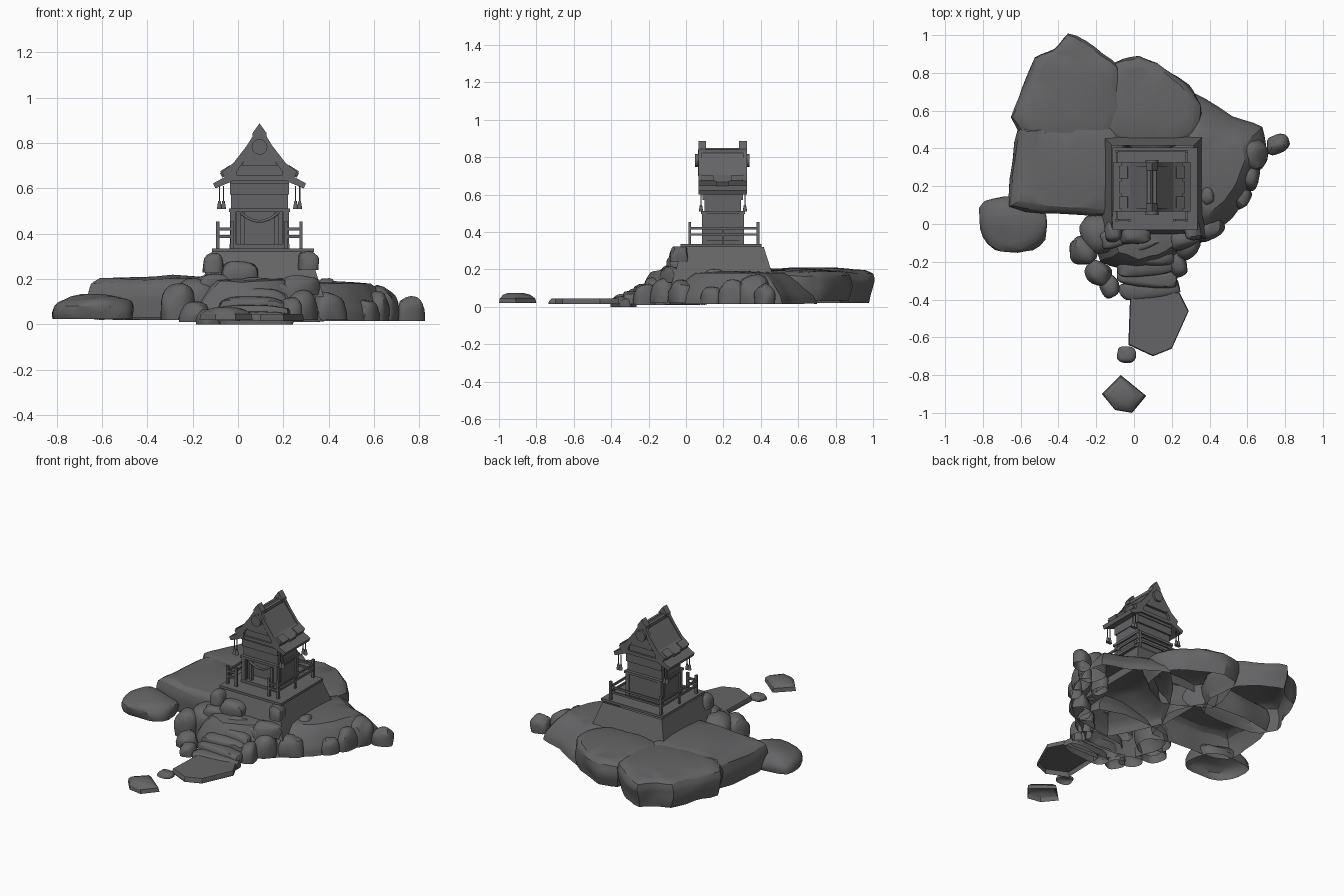
import bpy, bmesh, math
from mathutils import Vector, Matrix, noise

cube = bpy.data.objects.get("Cube")
if cube:
    bpy.data.objects.remove(cube)

stone = bpy.data.materials.new("dark grey")
stone.use_nodes = True
GREY = (0.13, 0.13, 0.135, 1)
stone.diffuse_color = GREY
stone.node_tree.nodes["Principled BSDF"].inputs["Base Color"].default_value = GREY

CX, CY = 0.095, 0.197  # shrine centre


def finish(name, bm, smooth=None):
    bmesh.ops.recalc_face_normals(bm, faces=bm.faces)
    mesh = bpy.data.meshes.new(name)
    bm.to_mesh(mesh)
    bm.free()
    mesh.materials.append(stone)
    ob = bpy.data.objects.new(name, mesh)
    bpy.context.collection.objects.link(ob)
    if smooth:
        bpy.ops.object.select_all(action="DESELECT")
        ob.select_set(True)
        bpy.context.view_layer.objects.active = ob
        bpy.ops.object.shade_smooth_by_angle(angle=math.radians(smooth))


def box(name, x, y, z, sx, sy, sz):
    """Box from its centre and full size."""
    bm = bmesh.new()
    bmesh.ops.create_cube(bm, size=1, matrix=Matrix.Translation((x, y, z)) @ Matrix.Diagonal((sx, sy, sz, 1)))
    finish(name, bm)


def cone(name, x, y, z, r1, r2, depth, axis="Z", sides=10):
    bm = bmesh.new()
    turn = Matrix.Rotation(math.pi / 2, 4, "X") if axis == "Y" else Matrix()
    bmesh.ops.create_cone(bm, cap_ends=True, segments=sides, radius1=r1, radius2=r2, depth=depth,
                          matrix=Matrix.Translation((x, y, z)) @ turn)
    finish(name, bm, 40)


def loft(bm, rings):
    """Join rings of vertices with quads and cap the last one."""
    n = len(rings[0])
    for a, b in zip(rings, rings[1:]):
        for i in range(n):
            bm.faces.new((a[i], a[(i + 1) % n], b[(i + 1) % n], b[i]))
    bm.faces.new(rings[-1])


def prism(name, profile, y0, y1):
    """Extrude an x-z profile, given around the shrine centre, along y."""
    bm = bmesh.new()
    rings = [[bm.verts.new((CX + x, y, z)) for x, z in profile] for y in (y0, y1)]
    loft(bm, rings)
    bm.faces.new(rings[0])
    finish(name, bm)


def terrace(name, outline, levels, rough=0.02, rounds=2):
    """Open-bottomed rock shelf: an outline lofted through (z, scale) levels."""
    bm = bmesh.new()
    mid = sum((Vector(p) for p in outline), Vector((0, 0))) / len(outline)
    loft(bm, [[bm.verts.new((*(mid + (Vector(p) - mid) * s), z)) for p in outline] for z, s in levels])
    if rounds:
        bmesh.ops.triangulate(bm, faces=[f for f in bm.faces if len(f.verts) > 4])
        bmesh.ops.subdivide_edges(bm, edges=bm.edges, cuts=rounds, use_grid_fill=True, smooth=0.2)
        for v in bm.verts:
            shake = noise.noise_vector(v.co * 8) * rough
            v.co += Vector((shake.x, shake.y, shake.z * 0.4))
            v.co.z = max(v.co.z, levels[0][0])
    finish(name, bm, 30)


def rock(name, x, y, z0, z1, rx, ry, turn=0, rough=0.22, power=0.8):
    """Noisy boulder, cut flat and open at z0; a low power makes it blockier."""
    bm = bmesh.new()
    bmesh.ops.create_icosphere(bm, subdivisions=3, radius=1)
    spin = Matrix.Rotation(math.radians(turn), 3, "Z")
    shift = Vector((x, y, z1)) * 9
    for v in bm.verts:
        p = v.co * (1 + rough * noise.noise(v.co * 1.3 + shift))
        p = Vector([math.copysign(abs(c) ** power, c) for c in p])
        p = spin @ Vector((p.x * rx, p.y * ry, 0)) + Vector((0, 0, p.z * (z1 - z0) * 0.75))
        v.co = p + Vector((x, y, z0 + (z1 - z0) * 0.25))
    bmesh.ops.bisect_plane(bm, geom=bm.verts[:] + bm.edges[:] + bm.faces[:], plane_co=(0, 0, z0),
                           plane_no=(0, 0, -1), clear_outer=True)
    finish(name, bm, 28)


# Island shelves
terrace("back_shelf", [(-.665, .56), (-.59, .72), (-.52, .89), (-.43, .93), (-.35, 1), (-.2, .94), (-.08, .83),
                       (-.05, .6), (-.15, .42), (-.55, .42)],
        [(.02, .9), (.09, .98), (.14, 1), (.18, .95), (.2, .8)])
terrace("left_shelf", [(-.65, .09), (-.66, .25), (-.61, .53), (-.4, .56), (-.1, .53), (0, .3), (-.1, .04), (-.4, .05)],
        [(.03, .96), (.12, 1), (.175, .96), (.2, .84)])
terrace("middle_shelf", [(-.1, .85), (.02, .89), (.12, .85), (.28, .74), (.36, .64), (.33, .48), (.1, .35), (-.2, .5)],
        [(.03, .92), (.1, 1), (.165, .97), (.188, .85)])
terrace("right_slope", [(.3, .7), (.52, .57), (.68, .51), (.7, .38), (.63, .2), (.52, .03), (.38, -.08), (.1, -.12),
                        (-.05, .2)],
        [(.015, 1), (.06, .97), (.13, .8), (.18, .6)], 0.006)
terrace("front_bank", [(-.23, -.02), (-.18, -.2), (0, -.25), (.18, -.23), (.36, -.08), (.36, .1), (-.18, .1)],
        [(.01, 1), (.06, .95), (.12, .8), (.19, .6)])

# Shrine plinth and floor
bm = bmesh.new()
bmesh.ops.create_cone(bm, cap_ends=False, segments=4, radius1=.395, radius2=.305, depth=.2,
                      matrix=Matrix.Translation((CX + .005, .2, .22)) @ Matrix.Rotation(math.pi / 4, 4, "Z"))
finish("plinth", bm)
box("floor", .11, .187, .328, .45, .435, .016)

# Boulders around the island: x, y, bottom, top, radii, turn
for i, r in enumerate([
        (-.64, 0, .025, .13, .185, .145, -8), (.76, .42, .015, .12, .062, .05, 25), (.635, .37, .015, .165, .07, .09, 0),
        (.615, .25, .015, .14, .05, .08, -15), (.575, .14, .015, .11, .04, .06, -30), (.39, .15, .1, .21, .04, .055, 0),
        (-.19, -.05, .02, .21, .095, .1, 10), (-.27, -.14, .02, .18, .075, .08, 0),
        (-.19, -.26, .01, .1, .07, .06, -30), (-.13, -.33, 0, .07, .05, .06, 20), (.28, -.12, .02, .15, .07, .06, 40),
        (.23, -.21, .01, .12, .05, .07, 20), (.4, -.02, .02, .14, .08, .06, 30), (-.04, -.69, .015, .045, .05, .045, 0)]):
    rock(f"boulder_{i + 1}", *r)

# Rough stones against the front of the plinth
for i, (x, z, r) in enumerate([(-.11, .29, .045), (.01, .255, .08), (.31, .3, .045), (-.1, .2, .08),
                               (.08, .18, .11), (.27, .19, .09)]):
    rock(f"plinth_stone_{i + 1}", x, -.035 - (.3 - z) * .35, z - .06, z + .025, r, .05, 5 * i, .3, .65)

# Stone steps leading up to the floor
for i, (x, y, top, r) in enumerate([(.08, -.345, .055, .16), (.07, -.285, .085, .16), (.06, -.225, .12, .15),
                                    (.05, -.165, .155, .16), (.1, -.11, .185, .16)]):
    rock(f"step_{i + 1}", x, y, max(0, top - .07), top, r, .05, 5 * (-1) ** i, .25, .55)

# Flat stones in front
terrace("flat_slab", [(-.02, -.36), (.24, -.36), (.29, -.46), (.2, -.66), (.1, -.7), (-.03, -.64)],
        [(.015, 1), (.035, 1), (.045, .97)], rounds=0)
terrace("front_stone", [(-.17, -.9), (-.07, -.8), (.065, -.91), (-.01, -1), (-.1, -.985)],
        [(.02, 1), (.045, .95), (.065, .72), (.075, .4)], rounds=0)

# Shrine body: side and back walls, recessed front with door
for s in (-1, 1):
    box("side_wall", CX + s * .112, CY, .42, .02, .19, .17)
    box("side_panel", CX + s * .123, CY, .42, .006, .13, .12)
    for y in (CY - .1, CY + .1):
        box("corner_post", CX + s * .117, y, .42, .026, .024, .17)
    box("door_jamb", CX + s * .075, CY - .085, .42, .016, .02, .17)
    box("front_panel", CX + s * .095, CY - .075, .42, .04, .012, .17)
box("back_wall", CX, CY + .1, .42, .23, .016, .17)
box("inner_wall", CX, CY - .02, .42, .22, .012, .17)
box("sill", CX, CY, .345, .265, .225, .018)
box("lintel_band", CX, CY, .504, .268, .236, .016)
box("upper_wall", CX, CY, .555, .25, .195, .1)
box("upper_cornice", CX, CY, .605, .26, .215, .065)

# Rope over the doorway
curve = bpy.data.curves.new("door_rope", "CURVE")
curve.dimensions, curve.bevel_depth, curve.bevel_resolution = "3D", .007, 1
spline = curve.splines.new("POLY")
spline.points.add(12)
for i, p in enumerate(spline.points):
    t = i / 6 - 1
    p.co = (CX + t * .085, CY - .105, .455 + .04 * t * t, 1)
curve.materials.append(stone)
bpy.context.collection.objects.link(bpy.data.objects.new("door_rope", curve))

# Railing, open in the middle of the front
X0, X1, Y0, Y1 = -.09, .278, .02, .385
for x in (X0, X1):
    for y in (Y0, Y1):
        box("rail_post", x, y, .395, .015, .015, .12)
    box("middle_post", x, CY, .38, .011, .011, .09)
    gate = x + math.copysign(.065, CX - x)
    box("gate_post", gate, Y0, .395, .015, .015, .12)
    for z in (.387, .42):
        box("side_rail", x, (Y0 + Y1) / 2, z, .01, Y1 - Y0, .013)
        box("front_rail", (x + gate) / 2, Y0, z, .065, .01, .013)
for z in (.387, .42):
    box("back_rail", (X0 + X1) / 2, Y1, z, X1 - X0, .01, .013)

# Two-tier gabled roof
F, B = .066, .325
prism("gable_wall", [(-.13, .62), (.13, .62), (.12, .69), (0, .84), (-.12, .69)], F + .015, B - .015)
for s in (-1, 1):
    prism("upper_roof", [(0, .85), (s * .06, .775), (s * .115, .705), (s * .165, .672), (s * .155, .65),
                         (s * .1, .68), (0, .81)], F, B)
    prism("lower_roof", [(s * .1, .68), (s * .15, .652), (s * .205, .622), (s * .195, .6), (s * .1, .64)], F, B)
    # Staggered roof boards at the edge of the upper tier
    for i in range(3):
        y = F + .05 + i * .08
        drop = .008 * (i % 2)
        prism("roof_board", [(s * .13, .703 - drop), (s * .174, .675 - drop), (s * .164, .655 - drop),
                             (s * .12, .68 - drop)], y - .035, y + .03)
    # Bargeboards on both gables
    for y in (F, B - .02):
        prism("bargeboard", [(0, .88), (s * .055, .79), (s * .115, .712), (s * .165, .674), (s * .155, .65),
                             (s * .1, .675), (0, .82)], y, y + .02)
box("ridge_beam", CX, CY, .832, .05, .23, .02)
for y in (F, B - .042):
    prism("ridge_cap", [(0, .887), (.03, .845), (.03, .825), (-.03, .825), (-.03, .845)], y, y + .042)

# Gable triangle trim, tie beam and round crest at both ends
for y in (F + .007, B - .007):
    prism("gable_trim", [(-.08, .7), (.08, .7), (0, .84)], y - .008, y + .008)
    box("tie_beam", CX, y, .645, .25, .012, .022)
for y in (F - .008, B + .005):
    cone("round_crest", CX, y, .783, .035, .035, .02, "Y", 12)

# Hanging bells under the eaves
for s in (-1, 1):
    for y in (.08, .315):
        for dx in (-.009, .009):
            x = CX + s * .168 + dx
            cone("bell_cord", x, y, .575, .003, .003, .07, sides=6)
            cone("bell", x, y, .527, .012, .006, .034)
